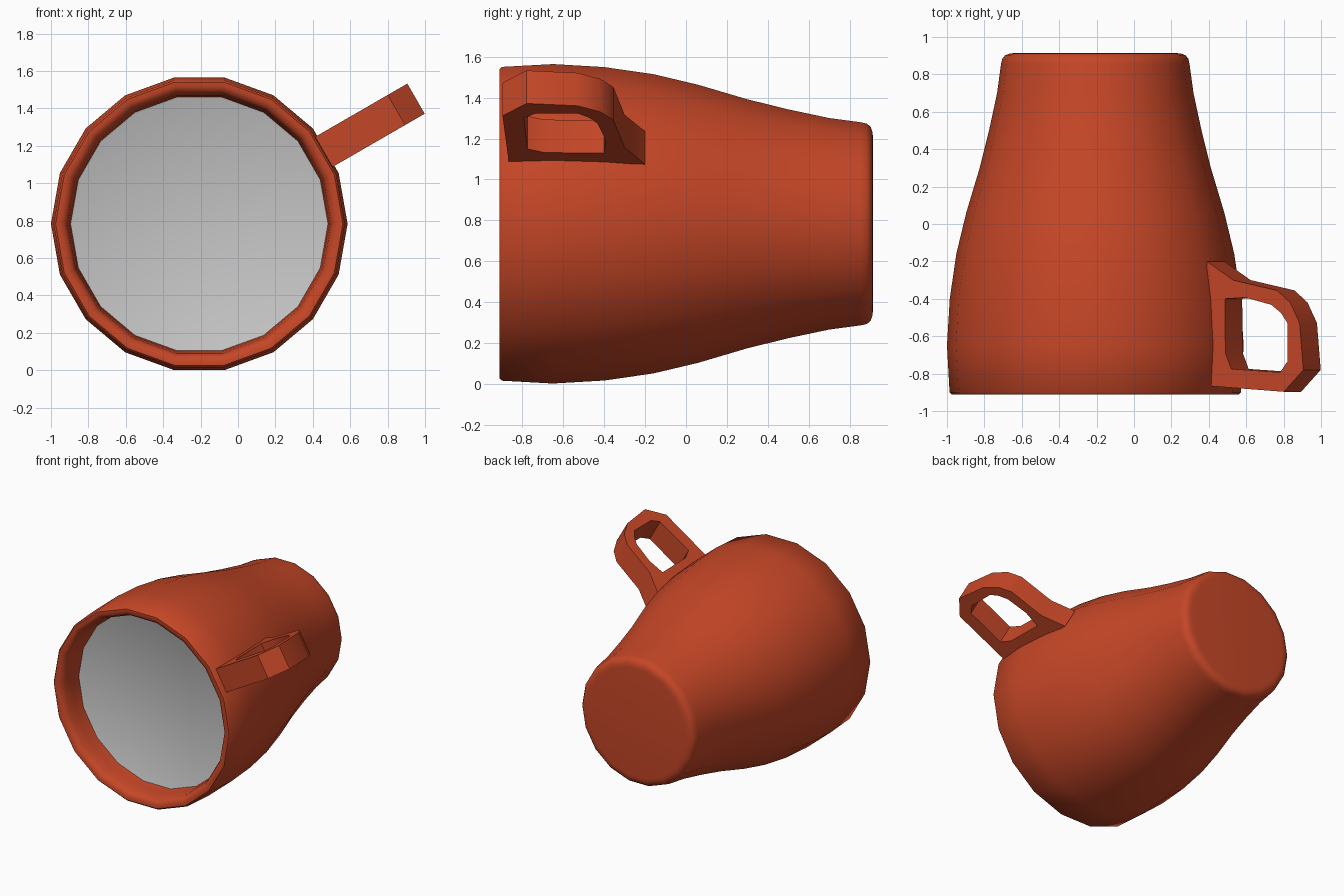
import bpy, bmesh, math
from mathutils import Vector

cube = bpy.data.objects.get("Cube")
if cube:
    bpy.data.objects.remove(cube, do_unlink=True)

CX, CZ, SIDES = -0.207, 0.783, 18


def material(name, color):
    mat = bpy.data.materials.new(name)
    mat.use_nodes = True
    mat.diffuse_color = (*color, 1)
    mat.node_tree.nodes["Principled BSDF"].inputs["Base Color"].default_value = (*color, 1)
    return mat


def finish(name, bm, mat, smooth_angle):
    bmesh.ops.recalc_face_normals(bm, faces=bm.faces[:])
    mesh = bpy.data.meshes.new(name)
    bm.to_mesh(mesh)
    bm.free()
    mesh.materials.append(mat)
    obj = bpy.data.objects.new(name, mesh)
    bpy.context.collection.objects.link(obj)
    bpy.ops.object.select_all(action='DESELECT')
    obj.select_set(True)
    bpy.context.view_layer.objects.active = obj
    bpy.ops.object.shade_smooth_by_angle(angle=math.radians(smooth_angle))


def bridge(bm, a, b):
    n = len(a)
    for i in range(n):
        j = (i + 1) % n
        bm.faces.new((a[i], a[j], b[j], b[i]))


def lathe(name, profile, mat):
    """Turn (radius, y) points around the lying axis and cap both ends."""
    bm = bmesh.new()
    rings = []
    for r, y in profile:
        angles = [math.tau * i / SIDES for i in range(SIDES)]
        rings.append([bm.verts.new((CX + r * math.cos(a), y, CZ + r * math.sin(a)))
                      for a in angles])
    for a, b in zip(rings, rings[1:]):
        bridge(bm, a, b)
    bm.faces.new(rings[0])
    bm.faces.new(rings[-1])
    finish(name, bm, mat, 42)


red = material("terracotta red", (0.56, 0.062, 0.02))
gray = material("light gray", (0.56, 0.56, 0.56))

# Mug body: rounded base, outer wall, rim and hollow inside
lathe("mug_body", [
    (0.43, 0.914), (0.455, 0.912), (0.481, 0.903), (0.497, 0.885), (0.504, 0.855),
    (0.525, 0.7), (0.568, 0.5), (0.618, 0.3), (0.69, 0.06), (0.743, -0.16),
    (0.778, -0.4), (0.793, -0.65), (0.779, -0.9), (0.768, -0.912), (0.745, -0.912),
    (0.72, -0.9), (0.705, -0.87), (0.695, -0.8), (0.688, -0.715), (0.67, -0.64),
    (0.62, -0.2), (0.42, 0.78)], red)

# Filling: flat disc with a slightly raised lip sunk into the wall
lathe("filling", [(0.675, -0.71), (0.72, -0.732), (0.66, -0.67)], gray)

# Handle: flat loop, (distance from axis, y), standing out at thirty degrees
outer = [(0.743, -0.2), (0.76, -0.68), (0.77, -0.867), (1.217, -0.897), (1.338, -0.78),
         (1.315, -0.53), (1.257, -0.42), (1.176, -0.355), (0.905, -0.3)]
hole = [(0.853, -0.4), (0.857, -0.69), (0.893, -0.775), (1.195, -0.793), (1.24, -0.735),
        (1.24, -0.53), (1.2, -0.475), (1.14, -0.432), (0.98, -0.393)]
tilt = math.radians(30)
out_dir = Vector((math.cos(tilt), 0, math.sin(tilt)))
side_dir = Vector((-math.sin(tilt), 0, math.cos(tilt)))
bm = bmesh.new()


def loop(points, side):
    return [bm.verts.new(Vector((CX, y, CZ)) + out_dir * s + side_dir * side)
            for s, y in points]


loops = [loop(outer, 0.093), loop(hole, 0.093), loop(hole, -0.093), loop(outer, -0.093)]
for i in range(4):
    bridge(bm, loops[i], loops[(i + 1) % 4])
finish("handle", bm, red, 46)
